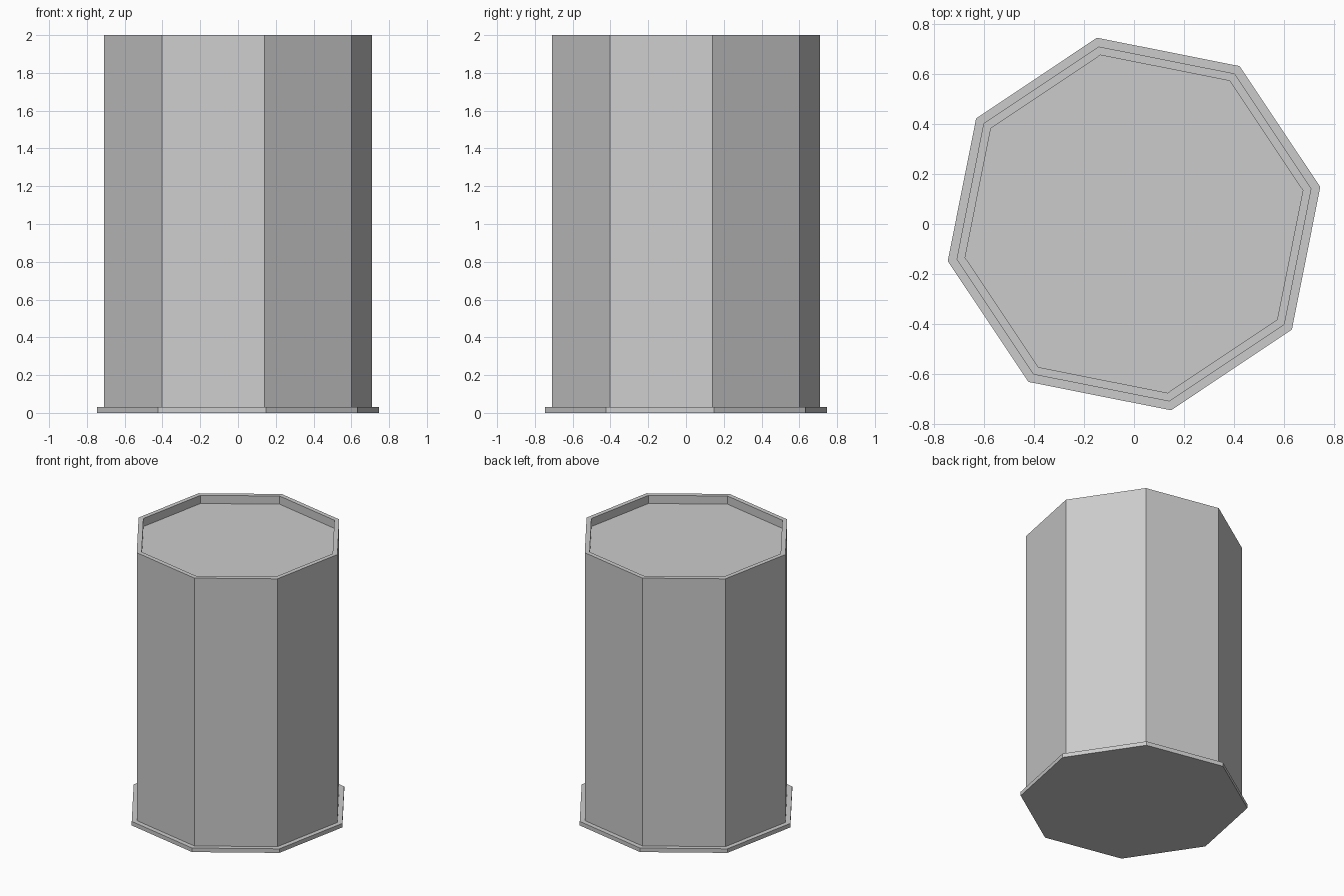
import bpy, bmesh
from math import cos, sin, tau

if "Cube" in bpy.data.objects:
    bpy.data.objects.remove(bpy.data.objects["Cube"])

SIDES = 8
TURN = tau / 32  # 11.25 degree twist of the octagon


def octagon_lathe(name, profile):
    """Stack octagonal rings from (radius, z) points, capped at both ends."""
    bm = bmesh.new()
    rings = []
    for r, z in profile:
        rings.append([bm.verts.new((r * cos(TURN + tau * i / SIDES),
                                    r * sin(TURN + tau * i / SIDES), z))
                      for i in range(SIDES)])
    for a, b in zip(rings, rings[1:]):
        for i in range(SIDES):
            j = (i + 1) % SIDES
            bm.faces.new((a[i], a[j], b[j], b[i]))
    bm.faces.new(rings[0][::-1])
    bm.faces.new(rings[-1])
    bmesh.ops.recalc_face_normals(bm, faces=bm.faces)
    mesh = bpy.data.meshes.new(name)
    bm.to_mesh(mesh)
    bm.free()
    obj = bpy.data.objects.new(name, mesh)
    bpy.context.collection.objects.link(obj)
    return obj


# Base flange, outer wall, thin rim and sunken lid as one closed shell
octagon_lathe("octagonal_bin", [
    (0.76, 0.0), (0.76, 0.03),      # flange
    (0.724, 0.03), (0.724, 2.0),    # wall
    (0.689, 2.0), (0.689, 1.94),    # rim and recessed top
])
